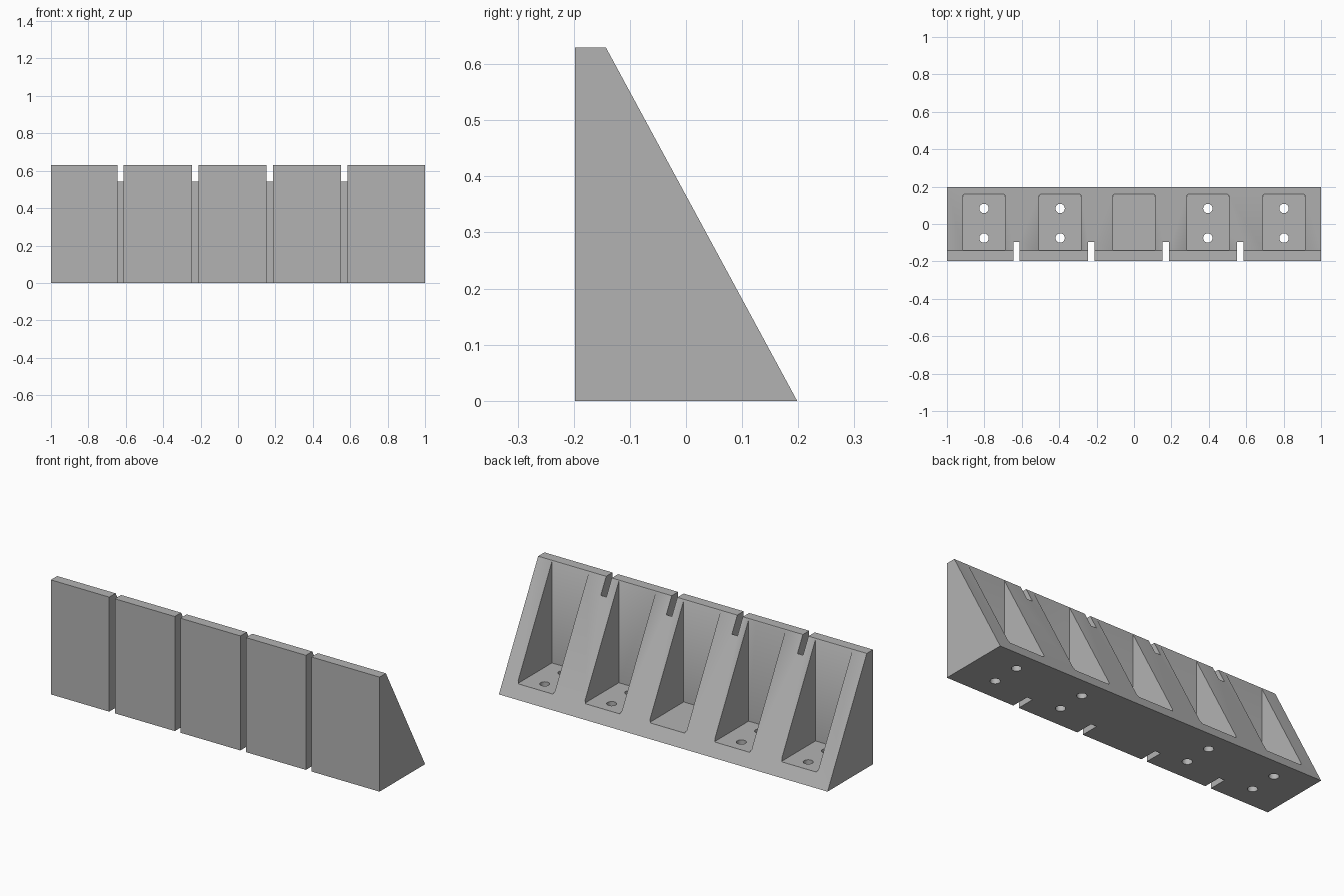
import bpy
import bmesh
import math
from mathutils import Vector

cube = bpy.data.objects.get("Cube")
if cube:
    bpy.data.objects.remove(cube, do_unlink=True)

grey = bpy.data.materials.new("plain_grey")
grey.use_nodes = True
colour = (0.45, 0.45, 0.45, 1)
grey.diffuse_color = colour
grey.node_tree.nodes["Principled BSDF"].inputs["Base Color"].default_value = colour


def extrude(bm, points, direction):
    """Add a closed prism made by sweeping a flat outline."""
    face = bm.faces.new([bm.verts.new(p) for p in points])
    swept = bmesh.ops.extrude_face_region(bm, geom=[face])["geom"]
    moved = [v for v in swept if isinstance(v, bmesh.types.BMVert)]
    bmesh.ops.translate(bm, verts=moved, vec=Vector(direction))


def make_object(name, bm):
    bmesh.ops.recalc_face_normals(bm, faces=bm.faces)
    mesh = bpy.data.meshes.new(name)
    bm.to_mesh(mesh)
    bm.free()
    mesh.materials.append(grey)
    obj = bpy.data.objects.new(name, mesh)
    bpy.context.collection.objects.link(obj)
    return obj


def cut(target, cutter):
    cutter.hide_render = True
    mod = target.modifiers.new("cut", 'BOOLEAN')
    mod.operation = 'DIFFERENCE'
    mod.solver = 'EXACT'
    mod.object = cutter
    bpy.context.view_layer.objects.active = target
    bpy.ops.object.modifier_apply(modifier=mod.name)
    bpy.data.objects.remove(cutter, do_unlink=True)


# Wedge body with a sloping back
bm = bmesh.new()
side = [(-0.198, 0), (0.198, 0), (-0.143, 0.63), (-0.198, 0.63)]
extrude(bm, [(-1, y, z) for y, z in side], (2, 0, 0))
body = make_object("wedge_bracket", bm)

# Pockets between the ribs, with clipped back corners
pocket_centres = [-0.802, -0.395, 0, 0.395, 0.802]
bm = bmesh.new()
half, front, back, floor, clip = 0.112, -0.14, 0.161, 0.067, 0.008
for c in pocket_centres:
    outline = [(-half, front), (half, front), (half, back - clip),
               (half - clip, back), (clip - half, back), (-half, back - clip)]
    extrude(bm, [(c + x, y, floor) for x, y in outline], (0, 0, 0.7))

# Full-height slots in the front wall
for i in range(4):
    c = -0.628 + 0.399 * i
    outline = [(-0.017, -0.3), (0.017, -0.3), (0.017, -0.096), (-0.017, -0.096)]
    extrude(bm, [(c + x, y, -0.1) for x, y in outline], (0, 0, 0.9))
cut(body, make_object("pocket_and_slot_cutter", bm))

# Paired screw holes in every pocket but the middle one
bm = bmesh.new()
for c in pocket_centres:
    if c == 0:
        continue
    for y in (-0.075, 0.083):
        ring = [math.tau * k / 32 for k in range(32)]
        extrude(bm, [(c + 0.025 * math.cos(a), y + 0.025 * math.sin(a), -0.05)
                     for a in ring], (0, 0, 0.2))
cut(body, make_object("screw_hole_cutter", bm))

# Smooth hole walls, sharp edges elsewhere
bpy.ops.object.select_all(action='DESELECT')
body.select_set(True)
bpy.context.view_layer.objects.active = body
bpy.ops.object.shade_smooth_by_angle(angle=math.radians(30))
